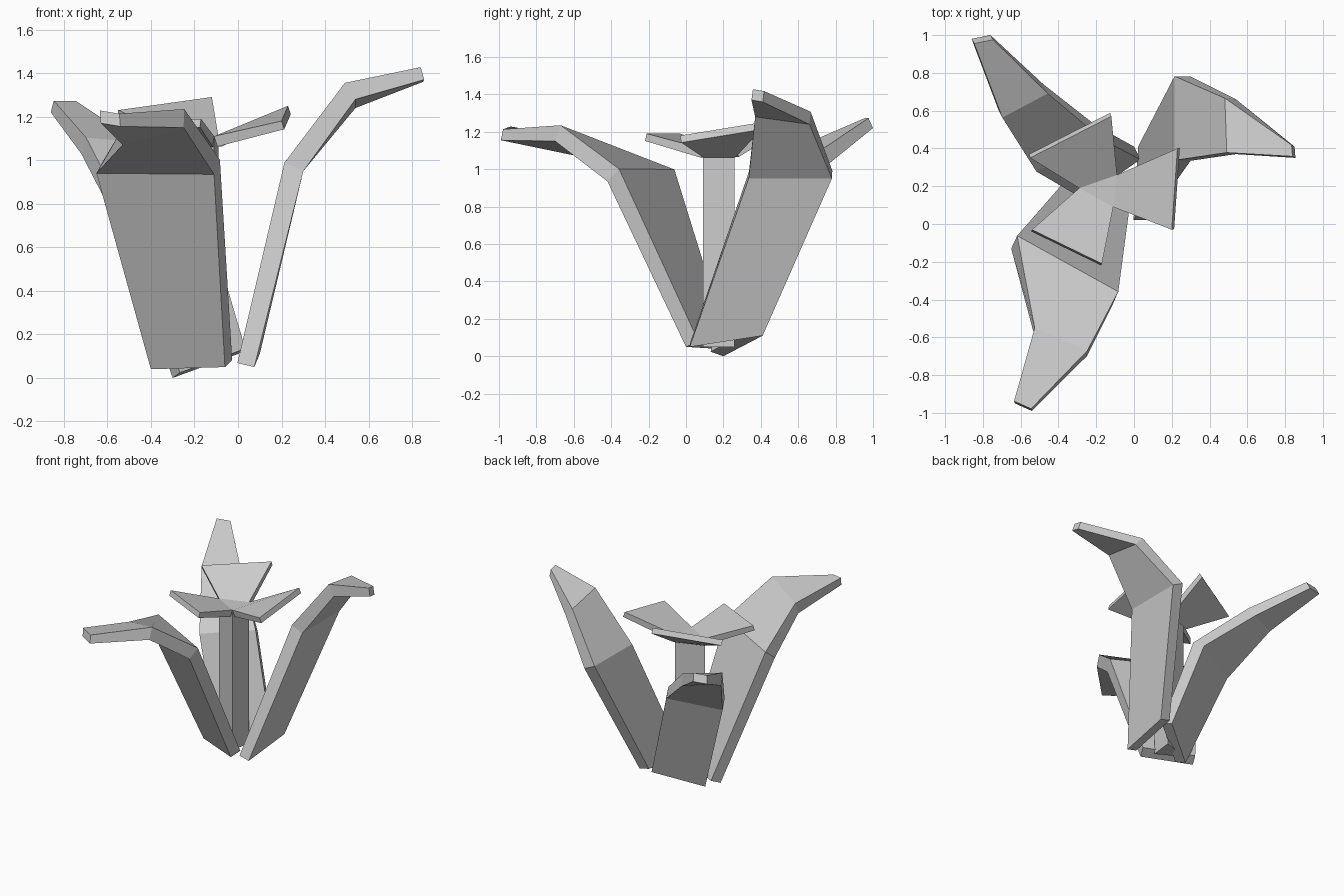
import bpy, bmesh
from mathutils import Vector

if "Cube" in bpy.data.objects:
    bpy.data.objects.remove(bpy.data.objects["Cube"])

FOCUS = Vector((-0.19, 0.16, 2.4))   # point above the flower that every inner face looks at


def slab(name, rows, thick, inward=True):
    """Strip of quads from pairs of points, thickened per row along vertex normals."""
    bm = bmesh.new()
    grid = [[bm.verts.new(p) for p in row] for row in rows]
    for a, b in zip(grid, grid[1:]):
        bm.faces.new((a[0], a[1], b[1], b[0]))
    bm.normal_update()
    other = []
    for row, t in zip(grid, thick):
        line = []
        for v in row:
            n = v.normal.copy()
            if n.dot(FOCUS - v.co) < 0:
                n.negate()
            line.append(v.co + n * (t if inward else -t))
        other.append(line)
    back = [[bm.verts.new(p) for p in row] for row in other]
    for a, b in zip(back, back[1:]):
        bm.faces.new((a[0], b[0], b[1], a[1]))
    for i in range(len(grid) - 1):
        for s in (0, 1):
            bm.faces.new((grid[i][s], grid[i + 1][s], back[i + 1][s], back[i][s]))
    for i in (0, -1):
        bm.faces.new((grid[i][0], grid[i][1], back[i][1], back[i][0]))
    finish(name, bm)


def finish(name, bm):
    bmesh.ops.recalc_face_normals(bm, faces=bm.faces)
    me = bpy.data.meshes.new(name)
    bm.to_mesh(me)
    bm.free()
    bpy.context.collection.objects.link(bpy.data.objects.new(name, me))


# Outer petals: outside face, from base to tip
petals = {
    "front_petal": [
        ((-0.40, 0.16, 0.04), (-0.06, 0.00, 0.05)),
        ((-0.65, -0.13, 0.94), (-0.11, -0.42, 0.935)),
        ((-0.53, -0.58, 1.07), (-0.25, -0.70, 1.15)),
        ((-0.63, -0.95, 1.17), (-0.54, -0.99, 1.155))],
    "right_petal": [
        ((0.075, 0.02, 0.05), (0.10, 0.41, 0.11)),
        ((0.30, 0.335, 0.95), (0.30, 0.78, 0.95)),
        ((0.54, 0.37, 1.28), (0.54, 0.66, 1.24)),
        ((0.855, 0.35, 1.37), (0.85, 0.41, 1.36))],
    "back_petal": [
        ((0.00, 0.41, 0.11), (-0.30, 0.20, 0.00)),
        ((-0.20, 0.52, 0.76), (-0.55, 0.35, 0.70)),
        ((-0.48, 0.74, 1.01), (-0.72, 0.61, 1.03)),
        ((-0.76, 1.00, 1.22), (-0.86, 0.98, 1.22))],
}
for name, rows in petals.items():
    slab(name, rows, (0.08, 0.095, 0.09, 0.06))

# Triangular centre column
tri = [(-0.29, 0.19), (-0.11, 0.09), (-0.09, 0.26)]
bm = bmesh.new()
base = bm.faces.new([bm.verts.new((x, y, 0.05)) for x, y in tri])
top = bmesh.ops.extrude_face_region(bm, geom=[base])["geom"]
for v in top:
    if isinstance(v, bmesh.types.BMVert):
        v.co.z = 1.11
if base.is_valid is False or len(bm.faces) < 5:
    bmesh.ops.holes_fill(bm, edges=bm.edges)
finish("centre_column", bm)

# Flared lobes growing from each side of the column top
lobes = {
    "front_lobe": (0, 1, (-0.54, -0.03, 1.19), (-0.17, -0.21, 1.19)),
    "right_lobe": (1, 2, (0.20, -0.03, 1.18), (0.23, 0.40, 1.25)),
    "back_lobe": (2, 0, (-0.12, 0.57, 1.29), (-0.55, 0.35, 1.23)),
}
for name, (i, j, a, b) in lobes.items():
    slab(name, [((*tri[i], 1.11), (*tri[j], 1.11)), (a, b)], (0.05, 0.04), inward=False)
